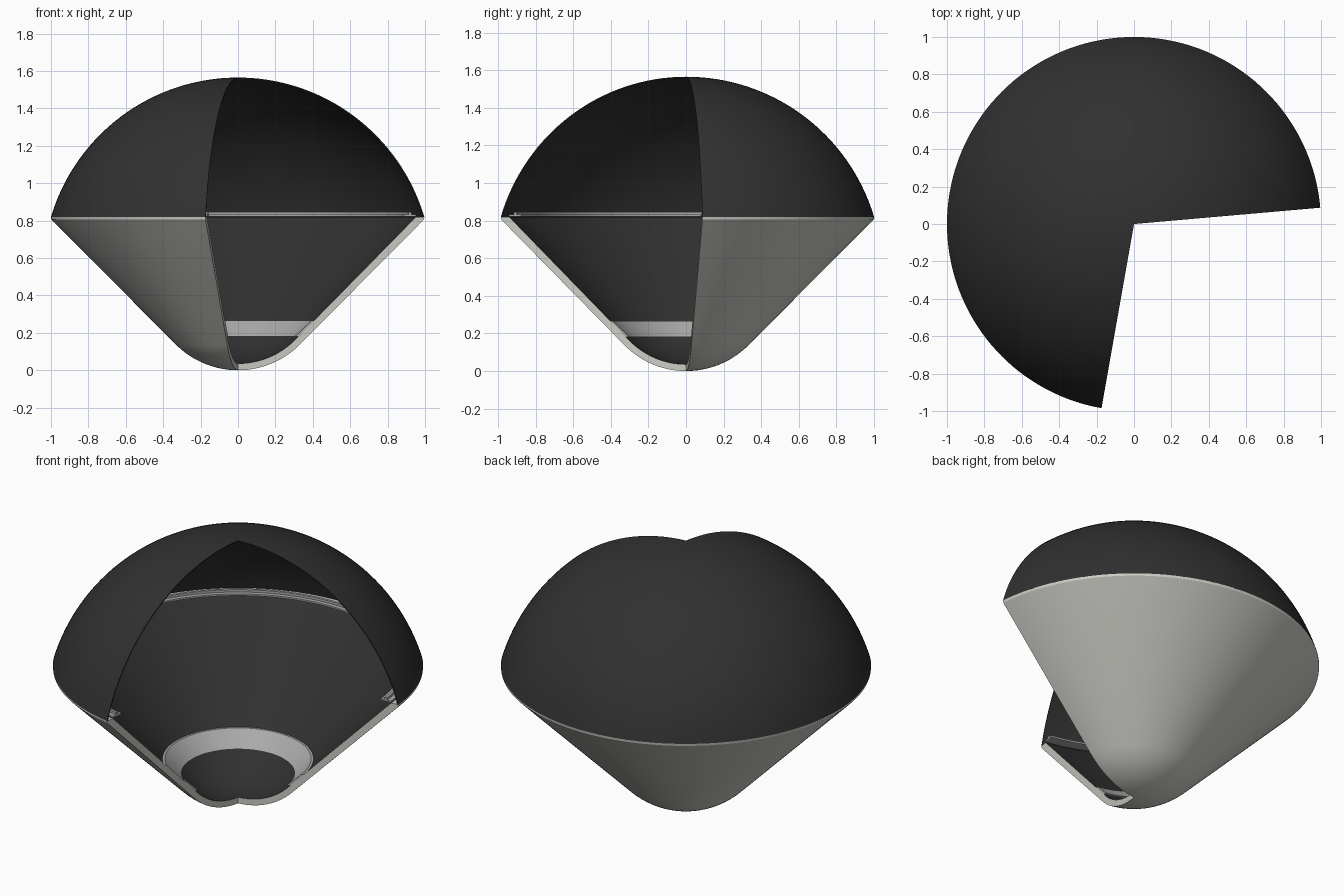
import bpy
import bmesh
import math

cube = bpy.data.objects.get("Cube")
if cube:
    bpy.data.objects.remove(cube, do_unlink=True)

START, END, STEPS = math.radians(5), math.radians(260), 102


def material(name, color):
    m = bpy.data.materials.new(name)
    m.use_nodes = True
    m.diffuse_color = (*color, 1)
    m.node_tree.nodes["Principled BSDF"].inputs["Base Color"].default_value = (*color, 1)
    return m


dark = material("charcoal", (0.03, 0.03, 0.03))
light = material("warm white", (0.6, 0.6, 0.56))
grey = material("grey metal", (0.4, 0.4, 0.4))


def arc(radius, center_z, a0, a1, n=24):
    """Points (r, z) on a circle about the axis, angles measured from straight up."""
    pts = []
    for i in range(n + 1):
        a = math.radians(a0 + (a1 - a0) * i / n)
        pts.append((radius * math.sin(a), center_z + radius * math.cos(a)))
    return pts


def revolve(name, profile, mats, inner_from=None):
    """Sweep a closed (r, z) profile through the open angle and cap both cut ends."""
    bm = bmesh.new()
    rows = []
    for s in range(STEPS + 1):
        a = START + (END - START) * s / STEPS
        rows.append([bm.verts.new((r * math.cos(a), r * math.sin(a), z)) for r, z in profile])
    n = len(profile)
    for p, q in zip(rows, rows[1:]):
        for j in range(n):
            k = (j + 1) % n
            f = bm.faces.new((p[j], p[k], q[k], q[j]))
            if inner_from is not None and inner_from <= j < n - 1:
                f.material_index = 1
    bm.faces.new(rows[0])
    bm.faces.new(rows[-1])
    bmesh.ops.remove_doubles(bm, verts=bm.verts, dist=0.00005)
    bmesh.ops.recalc_face_normals(bm, faces=bm.faces)
    mesh = bpy.data.meshes.new(name)
    bm.to_mesh(mesh)
    bm.free()
    for m in mats:
        mesh.materials.append(m)
    obj = bpy.data.objects.new(name, mesh)
    bpy.context.collection.objects.link(obj)
    bpy.ops.object.select_all(action="DESELECT")
    obj.select_set(True)
    bpy.context.view_layer.objects.active = obj
    bpy.ops.object.shade_smooth_by_angle(angle=math.radians(30))
    return obj


# Domed cover: thin spherical cap
R, CZ = 1.0436, 0.5214
rim = math.degrees(math.asin(1 / R))
revolve("dome_cover", arc(R, CZ, 0, rim, 32) + arc(R - 0.006, CZ, rim, 0, 32), [dark])

# Conical shell with a round nose, pale outside and dark inside
NOSE, WALL = 0.47, 0.036
outer = arc(NOSE, NOSE, 180, 135, 14) + [(0.99, 0.798), (0.998, 0.807), (1.0, 0.82)]
inner = [(0.955, 0.82)] + arc(NOSE - WALL, NOSE, 135, 180, 14)
revolve("cone_shell", outer + inner, [light, dark], inner_from=len(outer))

# Sloping ring low on the inner wall
revolve("lower_ring", [(0.42, 0.265), (0.395, 0.265), (0.305, 0.18), (0.33, 0.18)], [grey])

# Rim rail: flat flange with an upright rib
revolve("rim_rail", [(0.955, 0.822), (0.955, 0.832), (0.93, 0.832), (0.93, 0.846),
                     (0.915, 0.846), (0.915, 0.832), (0.89, 0.832), (0.89, 0.822)], [grey])
